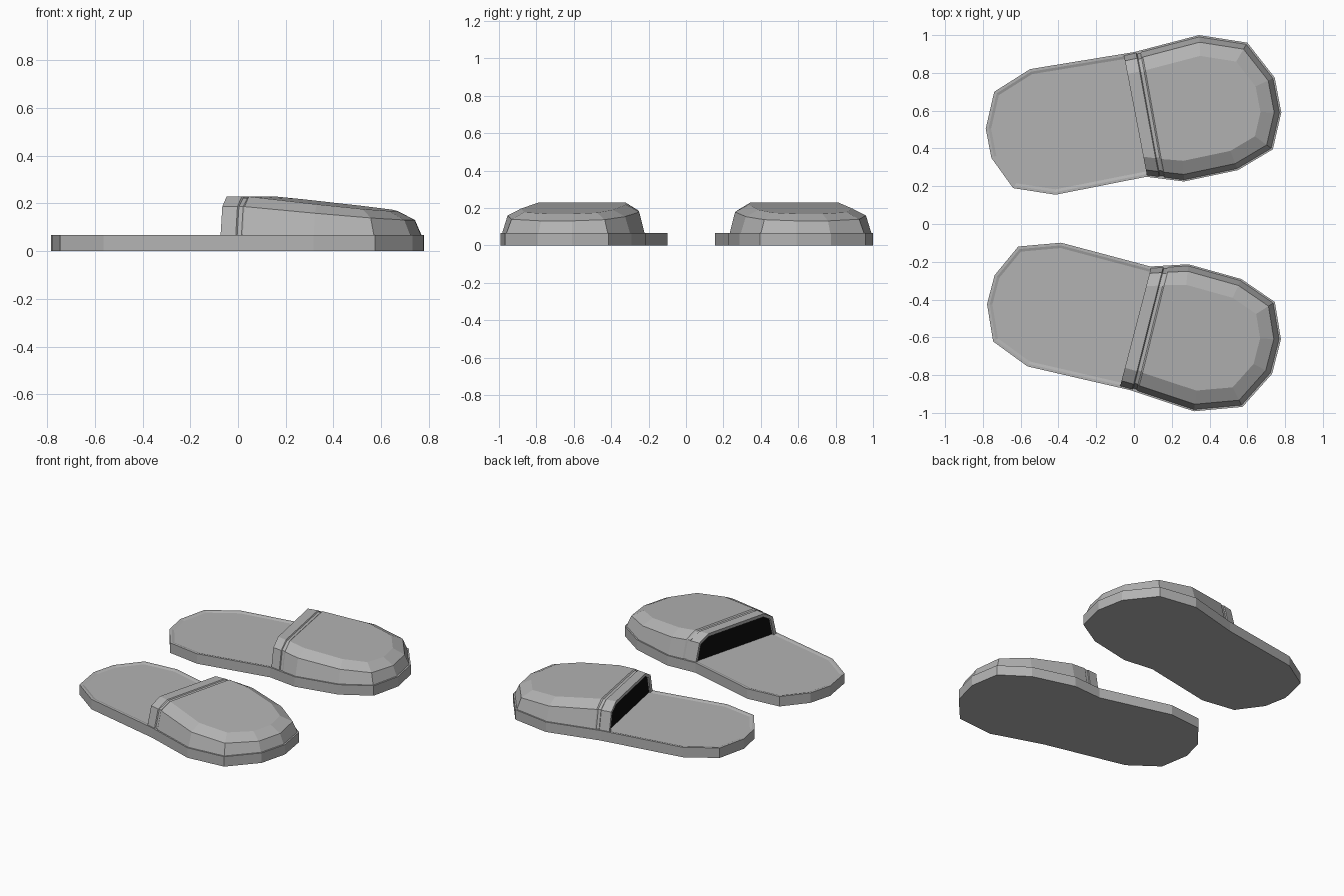
import bpy, bmesh
from mathutils import Matrix, Vector

if "Cube" in bpy.data.objects:
    bpy.data.objects.remove(bpy.data.objects["Cube"])

# Sole outline of one slipper, clockwise from the heel
OUTLINE = [Vector(p) for p in (
    (-.785, .505), (-.74, .70), (-.55, .82), (0, .91), (.345, 1.0),
    (.60, .96), (.745, .775), (.78, .59), (.735, .395), (.55, .285),
    (.265, .225), (.065, .25), (-.415, .155), (-.64, .19), (-.755, .35))]
SOLE_TOP = .067


def material(name, value):
    mat = bpy.data.materials.new(name)
    mat.diffuse_color = (value, value, value, 1)
    mat.use_nodes = True
    mat.node_tree.nodes["Principled BSDF"].inputs["Base Color"].default_value = mat.diffuse_color
    return mat


GREY = material("mid_grey", .45)
BLACK = material("dark_inside", .004)


def miter(a, b, c, d):
    """Move corner b inward by d (clockwise outline)."""
    n1 = Vector(((b - a).y, -(b - a).x)).normalized()
    n2 = Vector(((c - b).y, -(c - b).x)).normalized()
    return b + (n1 + n2) * d / (1 + n1.dot(n2))


def finish(bm, name, matrix, mat, shell=0):
    if matrix.determinant() < 0:
        bmesh.ops.reverse_faces(bm, faces=bm.faces[:])
    bm.transform(matrix)
    mesh = bpy.data.meshes.new(name)
    bm.to_mesh(mesh)
    bm.free()
    mesh.materials.append(mat)
    obj = bpy.data.objects.new(name, mesh)
    bpy.context.collection.objects.link(obj)
    if shell:
        mod = obj.modifiers.new("thickness", "SOLIDIFY")
        mod.thickness = shell
        mod.offset = -1


def sole(name, matrix):
    # Flat slab with a very shallow recessed footbed
    bm = bmesh.new()
    n = len(OUTLINE)
    rings = []
    for d, z in ((0, 0), (0, SOLE_TOP), (.014, SOLE_TOP), (.028, SOLE_TOP - .005)):
        pts = [miter(OUTLINE[i - 1], OUTLINE[i], OUTLINE[(i + 1) % n], d) for i in range(n)]
        rings.append([bm.verts.new((p.x, p.y, z)) for p in pts])
    for a, b in zip(rings, rings[1:]):
        for i in range(n):
            j = (i + 1) % n
            bm.faces.new((a[i], b[i], b[j], a[j]))
    bm.faces.new(rings[0])
    bm.faces.new(rings[-1][::-1])
    bmesh.ops.recalc_face_normals(bm, faces=bm.faces[:])
    finish(bm, name, matrix, GREY)


def upper(side, matrix):
    # Toe cover: hem band, narrow groove, then a faceted toe
    left = Vector((-.055, .90)), Vector((.04, .92))
    right = Vector((.07, .25)), Vector((.165, .238))
    across = (right[0] - left[0]).normalized()
    along = Vector((-across.y, across.x))
    bands = [(0, 0), (.68, 0), (.73, .006), (.92, .006), (1, 0)]  # position, groove depth
    k = len(bands)
    toe = OUTLINE[4:11]
    base = [left[0].lerp(left[1], t) for t, _ in bands] + toe + \
           [right[0].lerp(right[1], t) for t, _ in bands[::-1]]
    depth = [g for _, g in bands] + [0] * len(toe) + [g for _, g in bands[::-1]]
    n = len(base)

    bm = bmesh.new()
    rings = []
    # inset, height at the opening, height at the toe
    for level, (d, z0, z1) in enumerate(((.007, .06, .06), (.037, .187, .135), (.108, .229, .166))):
        ring = []
        for i, p in enumerate(base):
            inset = d + depth[i]
            if i < k:
                q = p + across * inset
            elif i >= n - k:
                q = p - across * inset
            else:
                q = miter(base[i - 1], p, base[i + 1], d)
            s = max(0, (q - left[0]).dot(along) - .097) / .58
            z = z0 + (z1 - z0) * s - (depth[i] if level == 2 else 0)
            ring.append(bm.verts.new((q.x, q.y, z)))
        rings.append(ring)
    for a, b in zip(rings, rings[1:]):
        for i in range(n - 1):
            bm.faces.new((a[i], b[i], b[i + 1], a[i + 1]))
    # Top strips over the hem, then the flat toe top
    top = rings[2]
    for i in range(k - 1):
        bm.faces.new((top[i], top[n - 1 - i], top[n - 2 - i], top[i + 1]))
    cap = bm.faces.new(top[k - 1:n - k + 1][::-1])
    bmesh.ops.recalc_face_normals(bm, faces=bm.faces[:])
    cap.normal_update()
    if cap.normal.z < 0:
        bmesh.ops.reverse_faces(bm, faces=bm.faces[:])

    # Dark panel just inside the opening
    inner = bmesh.new()
    step, back = (across * .018).to_3d(), (along * .016).to_3d()
    drop = (0, .008, .018)
    arch = [r[0].co + step + back - Vector((0, 0, h)) for r, h in zip(rings, drop)] + \
           [r[-1].co - step + back - Vector((0, 0, h)) for r, h in zip(rings[::-1], drop[::-1])]
    panel = inner.faces.new([inner.verts.new(p) for p in arch])
    panel.normal_update()
    if panel.normal.dot(back) > 0:
        panel.normal_flip()
    finish(inner, side + "_dark_inside", matrix, BLACK)
    finish(bm, side + "_upper", matrix, GREY, shell=.022)


# The second slipper is a mirrored copy turned out slightly more
mirrored = (Matrix.Translation((0, -.5175, 0)) @ Matrix.Rotation(-.065, 4, 'Z')
            @ Matrix.Translation((.0025, .5475, 0)) @ Matrix.Diagonal((1, -1, 1, 1)))
for side, matrix in (("left", Matrix.Identity(4)), ("right", mirrored)):
    sole(side + "_sole", matrix)
    upper(side, matrix)
